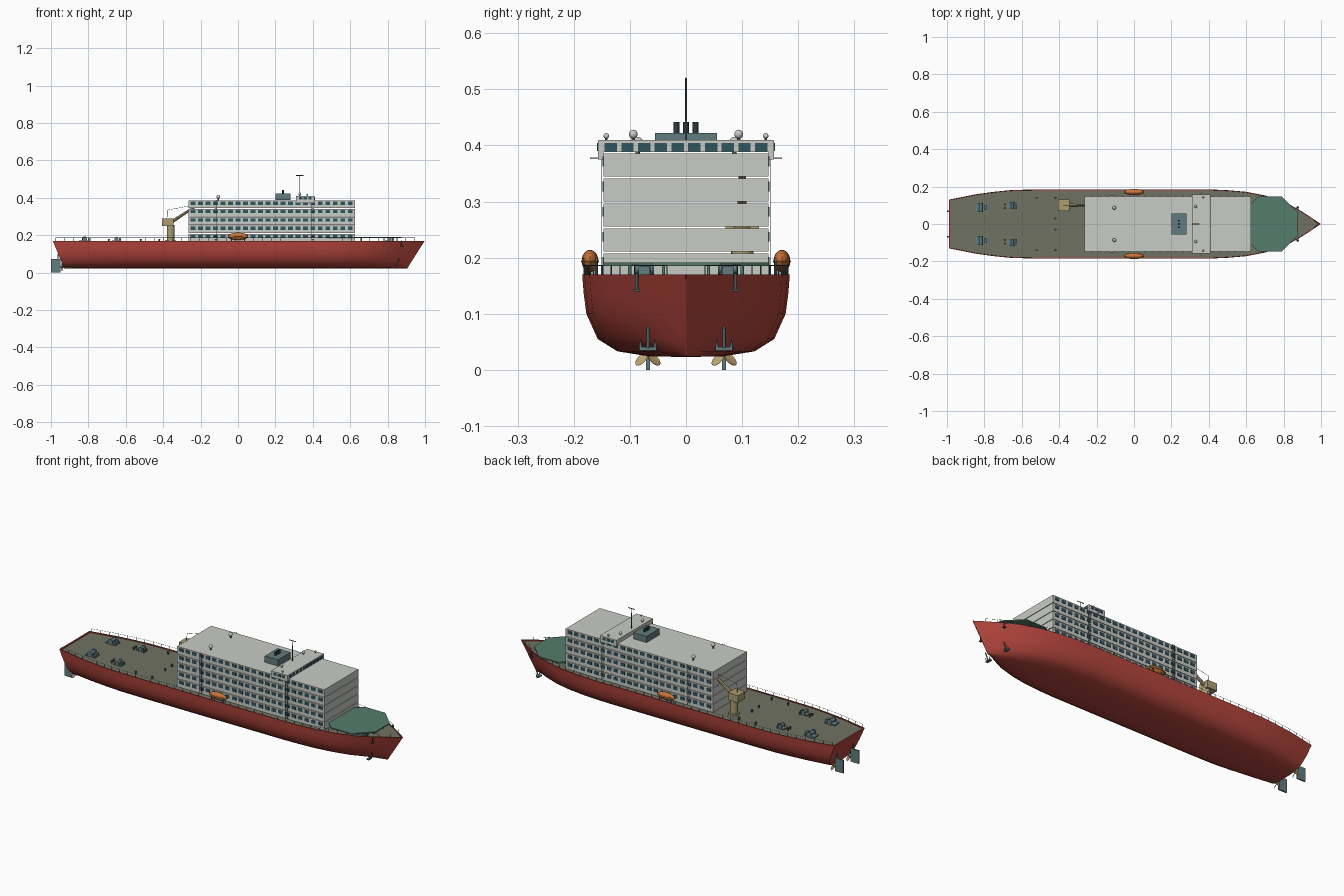
import bpy, bmesh, math
from mathutils import Vector, Matrix

if "Cube" in bpy.data.objects:
    bpy.data.objects.remove(bpy.data.objects["Cube"])

COL = dict(red=(.45, .06, .045), deck=(.16, .17, .125), white=(.58, .6, .56), glass=(.03, .09, .12),
           green=(.09, .2, .15), teal=(.12, .2, .21), tan=(.42, .34, .17), orange=(.6, .18, .04),
           dark=(.03, .04, .045), brass=(.5, .36, .16), steel=(.07, .1, .1))
MATS = {}


def mat(c):
    if c not in MATS:
        MATS[c] = bpy.data.materials.new(c)
        MATS[c].diffuse_color = (*COL[c], 1)
    return MATS[c]


class Part:
    """Collects primitives into one named object."""
    def __init__(self, name, color):
        self.name, self.color, self.bm = name, color, bmesh.new()

    def box(self, c, s, rot=None):
        m = Matrix.Translation(c) @ (rot or Matrix()) @ Matrix.Diagonal((*s, 1))
        bmesh.ops.create_cube(self.bm, size=1, matrix=m)

    def rod(self, p, q, r, r2=None, n=12):
        p, q = Vector(p), Vector(q)
        d = q - p
        m = Matrix.Translation((p + q) / 2) @ d.to_track_quat('Z', 'Y').to_matrix().to_4x4()
        bmesh.ops.create_cone(self.bm, cap_ends=True, segments=n, radius1=r,
                              radius2=r if r2 is None else r2, depth=d.length, matrix=m)

    def ball(self, c, s, rot=None):
        m = Matrix.Translation(c) @ (rot or Matrix()) @ Matrix.Diagonal((*s, 1))
        bmesh.ops.create_uvsphere(self.bm, u_segments=16, v_segments=10, radius=1, matrix=m)

    def done(self, smooth=True):
        bmesh.ops.recalc_face_normals(self.bm, faces=self.bm.faces)
        me = bpy.data.meshes.new(self.name)
        self.bm.to_mesh(me)
        self.bm.free()
        o = bpy.data.objects.new(self.name, me)
        bpy.context.collection.objects.link(o)
        me.materials.append(mat(self.color))
        if smooth:
            bpy.ops.object.select_all(action='DESELECT')
            o.select_set(True)
            bpy.context.view_layer.objects.active = o
            bpy.ops.object.shade_smooth_by_angle(angle=math.radians(35))
        return o


# Hull: deck outline (x, half width) swept through a section (z, width factor)
OUT = [(-.99, .13), (-.85, .158), (-.75, .172), (-.65, .182), (-.5, .185), (0, .185), (.4, .185), (.5, .181),
       (.6, .172), (.7, .153), (.8, .121), (.88, .078), (.94, .04), (.998, .001)]
SEC = [(.023, 0), (.024, .35), (.033, .66), (.055, .85), (.1, .96), (.135, .985), (.17, 1)]


def half(x):
    for (a, wa), (b, wb) in zip(OUT, OUT[1:]):
        if a <= x <= b:
            return wa + (wb - wa) * (x - a) / (b - a)
    return .001


def raked(x, z):
    t, u = (z - .023) / .147, (x + .99) / 1.988
    a, b = -.93 - .06 * t, .905 + .093 * t
    return a + u * (b - a)


hull = Part('hull', 'red')
rings = []
for x, w in OUT:
    side = [(raked(x, z), w * f, z) for z, f in SEC]
    inner = max(w - .005, .0004)
    xi = min(max(x, -.982), .988)
    side += [(xi, inner, .17), (xi, inner, .162)]
    pts = [(a, -b, c) for a, b, c in reversed(side[1:])] + side
    rings.append([hull.bm.verts.new(p) for p in pts])
for a, b in zip(rings, rings[1:]):
    for i in range(len(a) - 1):
        hull.bm.faces.new((a[i], a[i + 1], b[i + 1], b[i]))
r0 = rings[0]
hull.bm.faces.new(r0[2:-2])
for lo, hi in ((1, 2), (0, 1)):
    hull.bm.faces.new((r0[lo], r0[hi], r0[-1 - hi], r0[-1 - lo]))
hull.done()

# Main deck
deck = Part('main_deck', 'deck')
top = [(max(min(x, .985), -.982), max(w - .004, .0005)) for x, w in OUT]
pairs = [[deck.bm.verts.new((x, s * w, .165)) for s in (-1, 1)] for x, w in top]
for a, b in zip(pairs, pairs[1:]):
    deck.bm.faces.new((a[0], b[0], b[1], a[1]))
deck.done(False)

# Accommodation block: five stacked storeys with thin gaps
LEVELS = [.166 + .0446 * i for i in range(5)]
block, windows = Part('accommodation_block', 'white'), Part('cabin_windows', 'glass')
for z in LEVELS:
    block.box((.18, 0, z + .0208), (.89, .294, .0416))
    for i in range(22):
        for s in (-1, 1):
            windows.box((-.24 + i * .04, s * .147, z + .027), (.026, .004, .017))
block.done(False)
windows.done(False)

# Bridge with wings
bridge, bwin = Part('bridge', 'white'), Part('bridge_windows', 'glass')
bridge.box((.36, 0, .399), (.1, .312, .022))
for s in (-1, 1):
    bridge.box((.36, s * .152, .392), (.1, .01, .034))
    bridge.rod((.36, s * .148, .377), (.36, s * .171, .377), .0015)
    for x in (.335, .36, .385):
        bwin.box((x, s * .157, .397), (.018, .003, .014))
for i in range(10):
    bwin.box((.41, (i - 4.5) * .0298, .397), (.003, .022, .015))
bridge.done(False)
bwin.done(False)

# Funnel casing and exhausts
fun, pipes = Part('funnel_casing', 'teal'), Part('exhaust_pipes', 'dark')
fun.box((.24, 0, .405), (.08, .11, .034))
for y in (-.017, 0, .017):
    pipes.rod((.24, y, .42), (.24, y, .442), .005)
fun.done(False)
pipes.done()

# Mast, domes and lamps
mast, domes = Part('mast', 'steel'), Part('radar_domes', 'white')
mast.rod((.33, 0, .405), (.33, 0, .52), .002, .0014)
mast.rod((.31, 0, .519), (.35, 0, .519), .002)
for s in (-1, 1):
    for x, y, z, r in ((-.105, .086, .405, .01), (.33, .094, .42, .008), (.37, .142, .417, .005)):
        domes.ball((x, s * y, z), (r, r, r))
        mast.rod((x, s * y, z - .02), (x, s * y, z), r * .4)
mast.done()
domes.done()

# Side ladders on the accommodation block
lad = Part('side_ladders', 'steel')
for x in (-.12, .4):
    for s in (-1, 1):
        for dx in (-.006, .006):
            lad.rod((x + dx, s * .151, .17), (x + dx, s * .151, .388), .0008, n=6)
        for i in range(22):
            lad.rod((x - .006, s * .151, .175 + i * .01), (x + .006, s * .151, .175 + i * .01), .0008, n=6)
lad.done()

# Helipad
pad = Part('helipad', 'green')
bmesh.ops.create_cone(pad.bm, cap_ends=True, segments=8, radius1=.16, radius2=.16, depth=.006,
                      matrix=Matrix.Translation((.727, 0, .188)) @ Matrix.Rotation(math.pi / 8, 4, 'Z'))
for x, y in ((.66, .1), (.78, .08), (.85, .04)):
    for s in (-1, 1):
        pad.rod((x, s * y, .165), (x, s * y, .187), .003)
pad.done(False)

# Deck crane
crane = Part('deck_crane', 'tan')
crane.rod((-.36, .1, .165), (-.36, .1, .255), .02, n=16)
crane.rod((-.36, .1, .165), (-.36, .1, .175), .027, n=16)
crane.box((-.376, .1, .269), (.06, .06, .04))
crane.rod((-.36, .1, .268), (-.215, .1, .362), .009, .006, 8)
crane.done()
cable = Part('crane_cable', 'dark')
cable.rod((-.38, .1, .285), (-.378, .1, .334), .0012, n=6)
cable.rod((-.378, .1, .334), (-.215, .1, .366), .0008, n=6)
cable.done()

# Lifeboats and davits
boat, keel, dav = Part('lifeboats', 'orange'), Part('lifeboat_rims', 'brass'), Part('davits', 'steel')
for s in (-1, 1):
    y = s * .171
    boat.ball((0, y, .194), (.053, .015, .02))
    boat.box((0, y, .194), (.07, .026, .01))
    keel.ball((0, y, .193), (.055, .0165, .003))
    for x in (-.035, .035):
        dav.rod((x, s * .16, .165), (x, s * .16, .195), .002)
        dav.rod((x, s * .18, .165), (x, s * .18, .195), .002)
boat.done()
keel.done()
dav.done()

# Winches, bollards and bow fairleads
win = Part('deck_winches', 'teal')
bol = Part('bollards', 'steel')
for s in (-1, 1):
    for x, y, k in ((-.82, .088, 1), (-.65, .1, .75), (.81, .075, .8)):
        y *= s
        win.box((x, y, .168), (.06 * k, .04 * k, .006))
        win.rod((x, y - .018 * k, .18), (x, y + .018 * k, .18), .01 * k, n=16)
        for e in (-.02, .02):
            win.rod((x, y + (e - .002) * k, .18), (x, y + (e + .002) * k, .18), .014 * k, n=16)
        win.box((x + .024 * k, y, .176), (.014 * k, .024 * k, .016))
    for x, y in ((-.69, .105), (-.69, .085), (-.63, .105), (-.63, .085), (-.52, .14), (-.42, .14), (-.42, .03)):
        bol.rod((x, s * y, .165), (x, s * y, .177), .004)
        bol.rod((x, s * y, .176), (x, s * y, .179), .0055)
    bol.rod((.875, s * .088, .142), (.875, s * .088, .172), .003)
    bol.box((.875, s * .088, .142), (.012, .012, .005))
win.done()
bol.done()

# Railing along the deck edge
rail = Part('deck_railing', 'steel')
xs = [-.975 + i * .048 for i in range(41)]
for s in (-1, 1):
    prev = None
    for x in xs:
        p = Vector((x, s * max(half(x) - .003, 0), .166))
        t = p + Vector((0, 0, .02))
        rail.rod(p, t, .0011, n=6)
        if prev:
            rail.rod(prev, t, .0006, n=5)
        prev = t
rail.done()

# Anchors on the bow
anc = Part('anchors', 'teal')
for s in (-1, 1):
    y = s * .068
    anc.rod((.845, y, .035), (.862, y, .076), .003)
    anc.box((.842, y, .038), (.014, .03, .006))
    for e in (-.013, .013):
        anc.rod((.842, y + e, .037), (.852, y + e, .055), .004, .0005)
anc.done()

# Propellers, shafts and rudders
prop, rud = Part('propellers', 'brass'), Part('rudders', 'teal')
for s in (-1, 1):
    y = s * .068
    prop.rod((-.88, y, .03), (-.945, y, .03), .004)
    prop.ball((-.943, y, .03), (.01, .006, .006))
    for i in range(4):
        a = Matrix.Rotation(math.pi / 4 + i * math.pi / 2, 4, 'X')
        c = Vector((-.941, y, .03)) + a @ Vector((0, 0, .016))
        prop.ball(c, (.0015, .008, .014), a @ Matrix.Rotation(.5, 4, 'Z'))
    rud.box((-.975, y, .036), (.05, .007, .072))
    rud.rod((-.963, y, .06), (-.963, y, .1), .003)
prop.done()
rud.done(False)

for m in bpy.data.materials:
    if m.users and not m.is_grease_pencil:
        m.use_nodes = True
        m.node_tree.nodes["Principled BSDF"].inputs["Base Color"].default_value = m.diffuse_color
